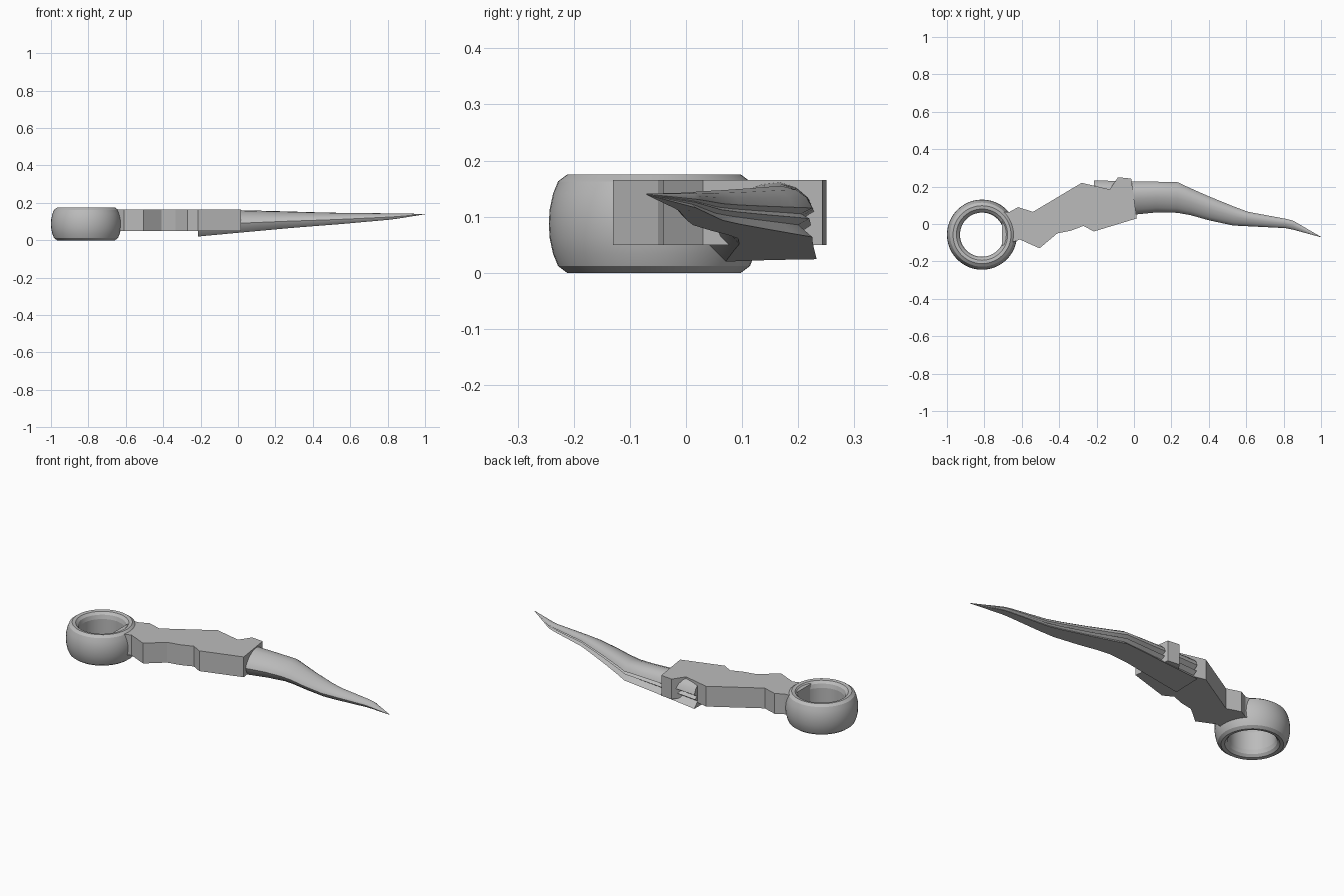
import bpy, bmesh, math

if "Cube" in bpy.data.objects:
    bpy.data.objects.remove(bpy.data.objects["Cube"])

metal = bpy.data.materials.new("plain grey")
metal.diffuse_color = (0.5, 0.5, 0.5, 1)
metal.use_nodes = True
metal.node_tree.nodes["Principled BSDF"].inputs["Base Color"].default_value = metal.diffuse_color


def finish(name, bm, angle=None):
    bmesh.ops.recalc_face_normals(bm, faces=bm.faces)
    mesh = bpy.data.meshes.new(name)
    bm.to_mesh(mesh)
    bm.free()
    mesh.materials.append(metal)
    obj = bpy.data.objects.new(name, mesh)
    bpy.context.collection.objects.link(obj)
    if angle:
        bpy.ops.object.select_all(action='DESELECT')
        obj.select_set(True)
        bpy.context.view_layer.objects.active = obj
        bpy.ops.object.shade_smooth_by_angle(angle=math.radians(angle))
    return obj


def bridge(bm, rings, closed):
    """Join successive equal-length vertex loops with quads."""
    n = len(rings[0])
    count = len(rings) if closed else len(rings) - 1
    for i in range(count):
        a, b = rings[i], rings[(i + 1) % len(rings)]
        for j in range(n):
            k = (j + 1) % n
            bm.faces.new((a[j], a[k], b[k], b[j]))


# Finger ring: a rounded band profile turned about a vertical axis
half = [(0.118, 0.038), (0.124, 0.016), (0.137, 0.003), (0.155, 0.0),
        (0.171, 0.012), (0.180, 0.034), (0.186, 0.062)]
profile = half + [(0.1875, 0.0875)] + [(r, 0.175 - z) for r, z in reversed(half)]
bm = bmesh.new()
rings = []
steps = 48
for i in range(steps):
    a = 2 * math.pi * i / steps
    rings.append([bm.verts.new((-0.8125 + r * math.cos(a),
                                -0.057 + r * math.sin(a), z)) for r, z in profile])
bridge(bm, rings, True)
finish("finger_ring", bm, 12)

# Handle: angular outline extruded upward
outline = [(-0.705, 0.065), (-0.665, 0.065), (-0.62, 0.09), (-0.54, 0.065),
           (-0.28, 0.22), (-0.13, 0.185), (-0.085, 0.25), (-0.015, 0.243),
           (0.015, 0.03), (-0.215, -0.04), (-0.27, -0.01), (-0.335, -0.035),
           (-0.41, -0.05), (-0.505, -0.13), (-0.61, -0.083), (-0.705, -0.115)]
bm = bmesh.new()
face = bm.faces.new([bm.verts.new((x, y, 0.05)) for x, y in outline])
top = bmesh.ops.extrude_face_region(bm, geom=[face])
bmesh.ops.translate(bm, vec=(0, 0, 0.115),
                    verts=[v for v in top["geom"] if isinstance(v, bmesh.types.BMVert)])
finish("handle", bm)

# Blade: rounded upper side, grooved back edge and flat underside, lofted to a point
section = [(0, 0.42), (0.05, 0.58), (0.15, 0.73), (0.3, 0.87), (0.48, 0.97),
           (0.66, 1.0), (0.82, 0.93), (0.94, 0.78), (1, 0.58), (0.88, 0.47),
           (0.97, 0.38), (0.85, 0.26), (1, 0.03), (0.6, 0.02), (0.2, 0), (0.06, 0.2)]
# Stations: x, front y, back y, bottom z, top z
stations = [(-0.215, 0.03, 0.233, 0.02, 0.162), (0.0, 0.05, 0.228, 0.04, 0.161),
            (0.12, 0.062, 0.226, 0.051, 0.158), (0.23, 0.06, 0.225, 0.061, 0.155),
            (0.30, 0.048, 0.192, 0.067, 0.153), (0.40, 0.02, 0.148, 0.075, 0.15),
            (0.53, -0.008, 0.095, 0.085, 0.147), (0.61, -0.012, 0.065, 0.092, 0.146),
            (0.81, -0.022, 0.028, 0.11, 0.144), (0.85, -0.03, 0.018, 0.115, 0.143),
            (1.0, -0.071, -0.069, 0.139, 0.141)]
bm = bmesh.new()
rings = [[bm.verts.new((x, y0 + u * (y1 - y0), z0 + v * (z1 - z0))) for u, v in section]
         for x, y0, y1, z0, z1 in stations]
bridge(bm, rings, False)
bm.faces.new(rings[0])
bm.faces.new(rings[-1])
finish("blade", bm, 30)
